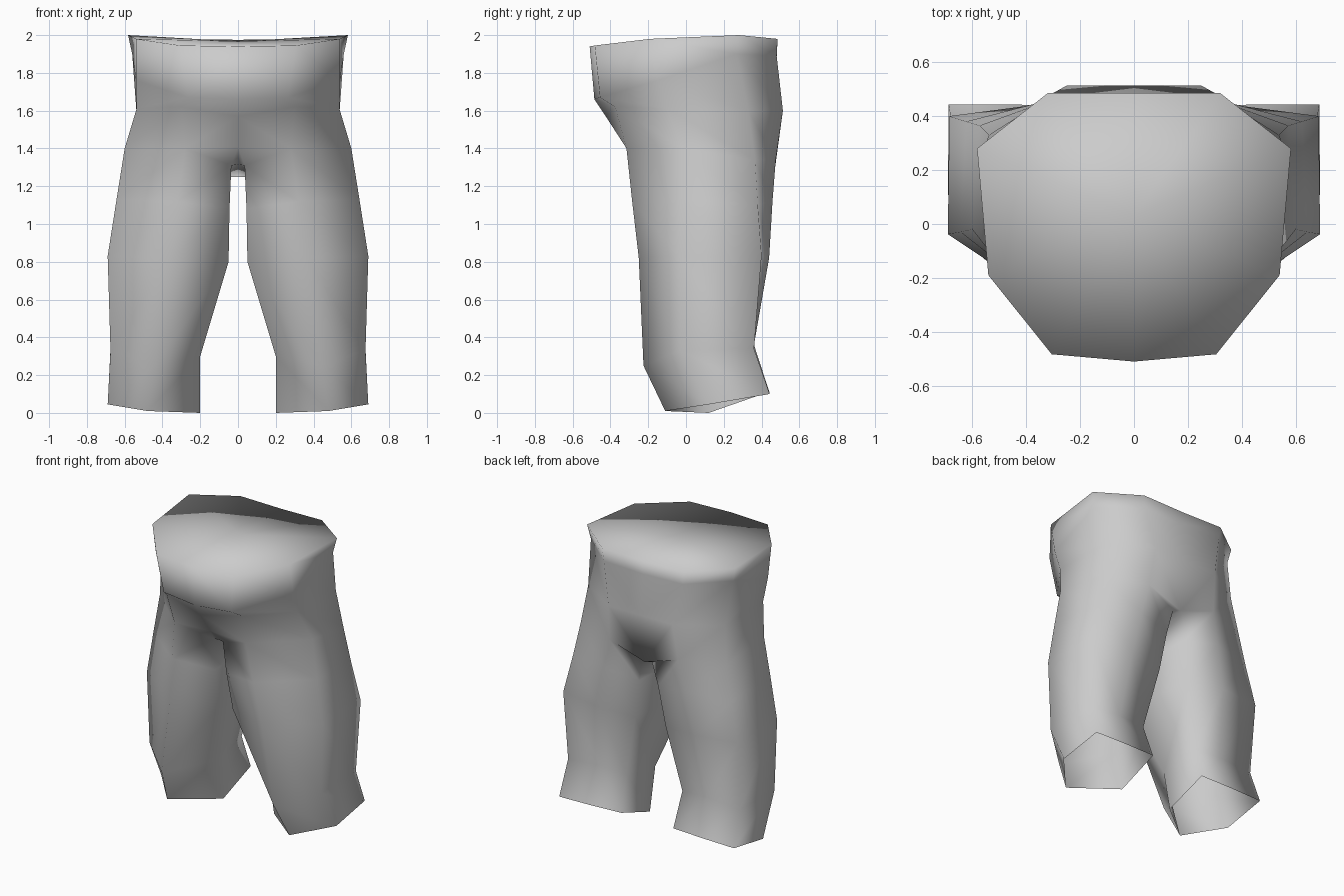
import bpy, bmesh

if "Cube" in bpy.data.objects:
    bpy.data.objects.remove(bpy.data.objects["Cube"])

# Right half of the trousers as rings of points, running from the front
# round the outside to the back.
WAIST = [
    # waistband rim
    [(0, -.51, 1.94), (.305, -.483, 1.945), (.54, -.19, 1.98),
     (.582, .28, 2.0), (.32, .485, 1.98), (0, .485, 1.975)],
    # belly fold, rising towards the back
    [(0, -.485, 1.66), (.265, -.455, 1.67), (.54, -.15, 1.76),
     (.56, .268, 1.9), (.31, .48, 1.89), (0, .48, 1.88)],
    # hips
    [(0, -.425, 1.57), (.3, -.375, 1.62), (.537, -.1, 1.61),
     (.538, .33, 1.6), (.25, .513, 1.6), (0, .513, 1.6)],
]
FLY = (0, -.31, 1.41)             # centre front, just above the crotch
CROTCH_FRONT = (0, -.22, 1.315)
CROTCH_BACK = (0, .465, 1.25)
CAP_CENTRE = (0, .03, 1.967)
# front, outer front, outer back, back, inner back, inner front
LEG = [
    # crotch level
    [(.28, -.315, 1.4), (.6, -.02, 1.4), (.572, .365, 1.34),
     (.27, .475, 1.34), (.04, .44, 1.25), (.035, -.22, 1.31)],
    # thigh
    [(.32, -.285, 1.12), (.643, -.03, 1.13), (.622, .38, 1.1),
     (.32, .458, 1.12), (.075, .42, 1.08), (.045, -.195, 1.08)],
    # knee
    [(.36, -.25, .82), (.69, -.038, .83), (.685, .4, .83),
     (.38, .44, .82), (.12, .4, .8), (.05, -.13, .8)],
    # shin
    [(.44, -.225, .25), (.675, -.03, .33), (.675, .36, .34),
     (.42, .36, .36), (.22, .355, .35), (.2, .06, .3)],
    # hem
    [(.48, -.11, .01), (.69, .12, .045), (.687, .443, .1),
     (.44, .443, .105), (.205, .435, .11), (.2, .12, 0)],
]


def bridge(bm, upper, lower, closed):
    """Join two rings with quads."""
    n = len(upper)
    for i in range(n if closed else n - 1):
        j = (i + 1) % n
        bm.faces.new((upper[i], lower[i], lower[j], upper[j]))


bm = bmesh.new()
for side in (1, -1):
    def ring(points):
        return [bm.verts.new((side * x, y, z)) for x, y, z in points]
    waist = [ring(r) for r in WAIST]
    leg = [ring(r) for r in LEG]
    fly, front, back, centre = ring([FLY, CROTCH_FRONT, CROTCH_BACK, CAP_CENTRE])
    bridge(bm, waist[0], waist[1], False)
    bridge(bm, waist[1], waist[2], False)
    bridge(bm, waist[2], [fly] + leg[0][:4] + [back], False)
    # fly, gusset under the crotch and back corner
    a, b, c, d, inner_back, inner_front = leg[0]
    bm.faces.new((fly, front, inner_front, a))
    bm.faces.new((front, back, inner_back, inner_front))
    bm.faces.new((d, inner_back, back))
    for upper, lower in zip(leg, leg[1:]):
        bridge(bm, upper, lower, True)
    # closed top across the waist; the leg ends stay open
    for p, q in zip(waist[0], waist[0][1:]):
        bm.faces.new((centre, p, q))

bmesh.ops.remove_doubles(bm, verts=bm.verts, dist=0.001)
bmesh.ops.recalc_face_normals(bm, faces=bm.faces)
for f in bm.faces:
    f.smooth = True

mesh = bpy.data.meshes.new("trousers")
bm.to_mesh(mesh)
bm.free()

cloth = bpy.data.materials.new("grey cloth")
cloth.diffuse_color = (.6, .6, .6, 1)
cloth.use_nodes = True
cloth.node_tree.nodes["Principled BSDF"].inputs["Base Color"].default_value = cloth.diffuse_color
mesh.materials.append(cloth)
trousers = bpy.data.objects.new("trousers", mesh)
bpy.context.collection.objects.link(trousers)
